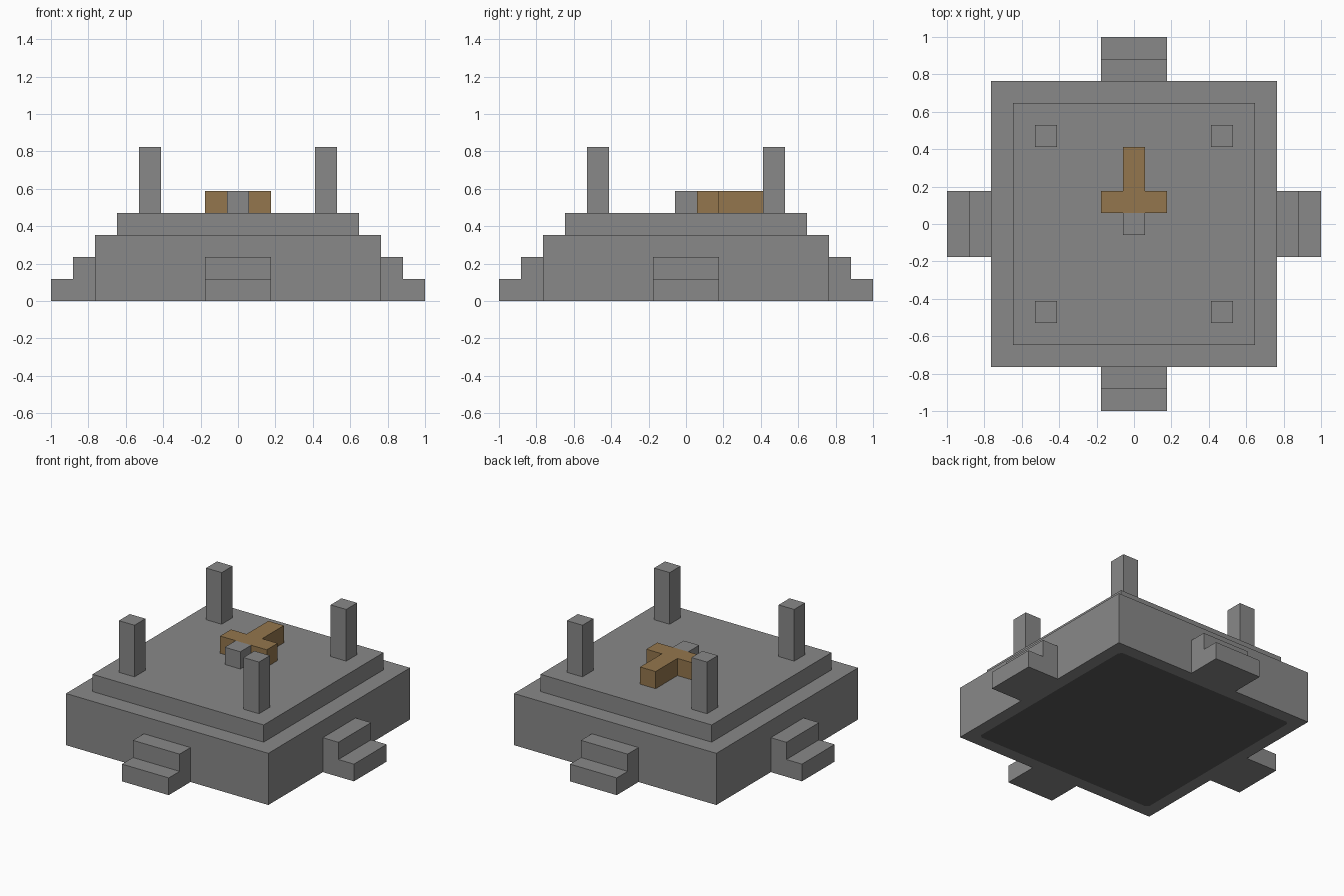
import bpy, bmesh
from math import pi
from mathutils import Matrix, Vector

U = 2 / 17  # block size

if "Cube" in bpy.data.objects:
    bpy.data.objects.remove(bpy.data.objects["Cube"], do_unlink=True)


def make_material(name, rgb):
    mat = bpy.data.materials.new(name)
    mat.use_nodes = True
    mat.diffuse_color = (*rgb, 1)
    mat.node_tree.nodes["Principled BSDF"].inputs["Base Color"].default_value = (*rgb, 1)
    return mat


stone = make_material("grey stone", (0.25, 0.25, 0.25))
wood = make_material("brown wood", (0.295, 0.183, 0.074))
shade = make_material("dark grey underside", (0.107, 0.107, 0.107))


def finish(name, bm, *mats):
    bmesh.ops.recalc_face_normals(bm, faces=bm.faces)
    mesh = bpy.data.meshes.new(name)
    bm.to_mesh(mesh)
    bm.free()
    for mat in mats:
        mesh.materials.append(mat)
    obj = bpy.data.objects.new(name, mesh)
    bpy.context.collection.objects.link(obj)
    return obj


def prism(outline, depth):
    """Extrude a closed outline, given in blocks, along a depth vector."""
    bm = bmesh.new()
    face = bm.faces.new([bm.verts.new(Vector(p) * U) for p in outline])
    new = bmesh.ops.extrude_face_region(bm, geom=[face])["geom"]
    verts = [v for v in new if isinstance(v, bmesh.types.BMVert)]
    bmesh.ops.translate(bm, verts=verts, vec=Vector(depth) * U)
    return bm


def box(half_x, half_y, z0, z1, x=0, y=0):
    corners = [(-1, -1), (1, -1), (1, 1), (-1, 1)]
    return prism([(x + a * half_x, y + b * half_y, z0) for a, b in corners],
                 (0, 0, z1 - z0))


# Base with a dark panel set into its underside
bm = box(6.5, 6.5, 0, 3)
bmesh.ops.recalc_face_normals(bm, faces=bm.faces)
bottom = min(bm.faces, key=lambda f: f.calc_center_median().z)
bmesh.ops.inset_region(bm, faces=[bottom], thickness=U)
bmesh.ops.bevel(bm, geom=list(bottom.verts), offset=0.02, segments=1, affect='VERTICES')
low = [f for f in bm.faces if f.calc_center_median().z < 0.001]
max(low, key=lambda f: f.calc_area()).material_index = 1
finish("base", bm, stone, shade)

# Raised platform
finish("platform", box(5.5, 5.5, 3, 4), stone)

# Corner posts
for side, sx in (("left", 1), ("right", -1)):
    for end, sy in (("front", -1), ("back", 1)):
        finish(f"{end}_{side}_post", box(0.5, 0.5, 4, 7, 4 * sx, 4 * sy), stone)

# Two-tread steps on each side
profile = [(6.5, 0), (8.5, 0), (8.5, 1), (7.5, 1), (7.5, 2), (6.5, 2)]
for turn, side in enumerate(("left", "back", "right", "front")):
    bm = prism([(r, -1.5, z) for r, z in profile], (0, 3, 0))
    bmesh.ops.rotate(bm, verts=bm.verts, matrix=Matrix.Rotation(turn * pi / 2, 3, 'Z'))
    finish(f"{side}_steps", bm, stone)

# Wooden T-shaped piece and its stone end block
half = [(0.5, 3.5), (0.5, 1.5), (1.5, 1.5), (1.5, 0.5)]
tee = half + [(-x, y) for x, y in reversed(half)]
finish("wooden_tee", prism([(x, y, 4) for x, y in tee], (0, 0, 1)), wood)
finish("tee_end_block", box(0.5, 0.5, 4, 5), stone)
